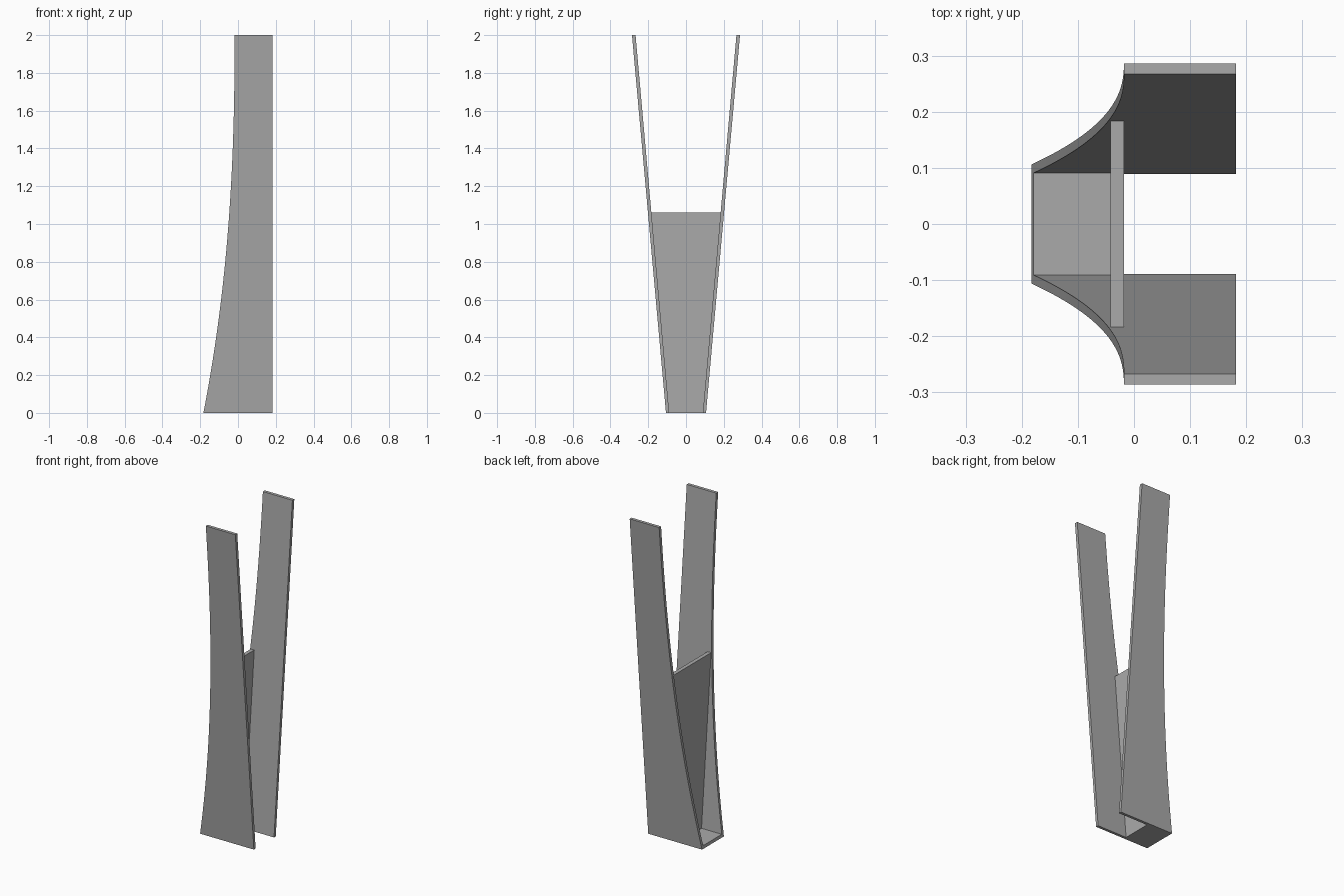
import bpy, bmesh

if "Cube" in bpy.data.objects:
    bpy.data.objects.remove(bpy.data.objects["Cube"])

HEIGHT = 2.0
X_BACK = 0.182            # straight long edge
X_TIP, X_FOOT = -0.018, -0.183   # curved edge at top and bottom
STEPS = 28

grey = bpy.data.materials.new("plain grey")
grey.diffuse_color = (0.4, 0.4, 0.4, 1)
grey.use_nodes = True
grey.node_tree.nodes["Principled BSDF"].inputs["Base Color"].default_value = grey.diffuse_color


def edge_x(z):
    """Curved edge: flares out towards the foot."""
    return X_TIP + (X_FOOT - X_TIP) * (1 - z / HEIGHT) ** 2.35


def inner_y(z):
    return 0.089 + 0.178 * z / HEIGHT


def outer_y(z):
    return 0.106 + 0.180 * z / HEIGHT


def loft(name, ring_a, ring_b):
    """Solid between two matching outlines."""
    bm = bmesh.new()
    a = [bm.verts.new(p) for p in ring_a]
    b = [bm.verts.new(p) for p in ring_b]
    bm.faces.new(a)
    bm.faces.new(b[::-1])
    n = len(a)
    for i in range(n):
        j = (i + 1) % n
        bm.faces.new((a[j], a[i], b[i], b[j]))
    bmesh.ops.recalc_face_normals(bm, faces=bm.faces)
    mesh = bpy.data.meshes.new(name)
    bm.to_mesh(mesh)
    bm.free()
    mesh.materials.append(grey)
    ob = bpy.data.objects.new(name, mesh)
    bpy.context.collection.objects.link(ob)
    return ob


# Leaning side plates with one curved edge
outline = [(X_BACK, 0.0), (X_BACK, HEIGHT)]
outline += [(edge_x(z), z) for z in (HEIGHT * (1 - i / STEPS) for i in range(STEPS + 1))]
for side, name in ((-1, "front_side_plate"), (1, "rear_side_plate")):
    loft(name,
         [(x, side * inner_y(z), z) for x, z in outline],
         [(x, side * outer_y(z), z) for x, z in outline])

# Upright divider panel, a trapezoid fitted between the plates
TOP = 1.06
trapezoid = [(-inner_y(0), 0), (inner_y(0), 0), (inner_y(TOP), TOP), (-inner_y(TOP), TOP)]
loft("divider_panel",
     [(-0.042, y, z) for y, z in trapezoid],
     [(-0.018, y, z) for y, z in trapezoid])

# Small floor from the curved edge to the divider
T = 0.018
floor = [(edge_x(0), 0), (-0.042, 0), (-0.042, T), (edge_x(T), T)]
loft("floor",
     [(x, -inner_y(z), z) for x, z in floor],
     [(x, inner_y(z), z) for x, z in floor])
